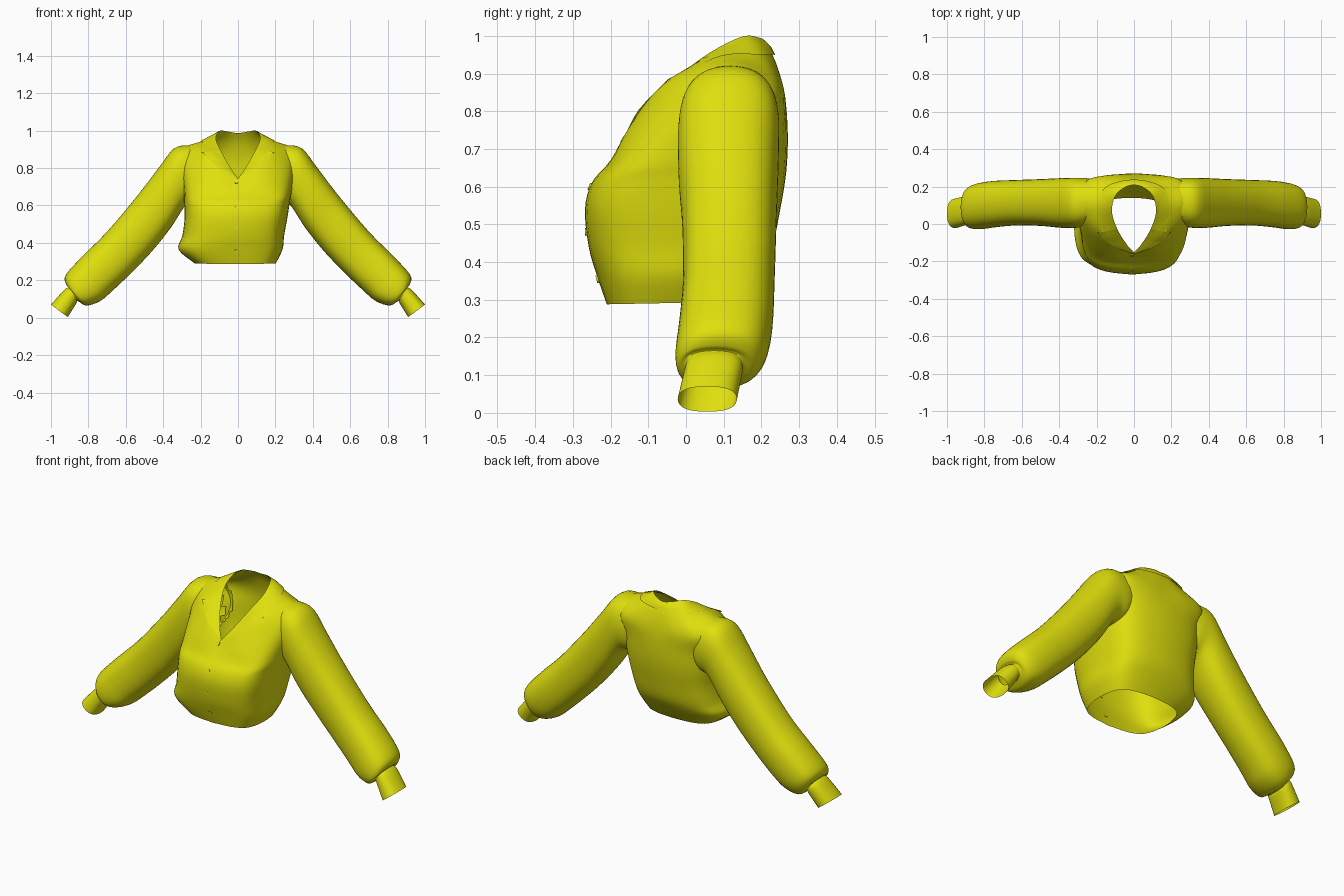
import bpy, bmesh, math
from mathutils import Vector as V
from mathutils.bvhtree import BVHTree

if "Cube" in bpy.data.objects:
    bpy.data.objects.remove(bpy.data.objects["Cube"])

yellow = bpy.data.materials.new("yellow_fabric")
yellow.diffuse_color = (0.74, 0.74, 0.004, 1)
yellow.use_nodes = True
yellow.node_tree.nodes["Principled BSDF"].inputs["Base Color"].default_value = yellow.diffuse_color


def spline(pts, n, closed=False):
    """Smooth curve through the given points, n steps per span."""
    k, out = len(pts), []
    for i in range(k if closed else k - 1):
        if closed:
            a, b, c, d = (pts[(i + j) % k] for j in (-1, 0, 1, 2))
        else:
            a, b, c, d = (pts[min(max(i + j, 0), k - 1)] for j in (-1, 0, 1, 2))
        for s in range(n):
            t = s / n
            out.append(0.5 * (2 * b + (c - a) * t + (2 * a - 5 * b + 4 * c - d) * t * t
                              + (3 * b - a - 3 * c + d) * t ** 3))
    return out if closed else out + [pts[-1].copy()]


def loft(name, rows, closed, across=4, along=4):
    """Skin a smooth open surface through rows of control points."""
    rows = [spline(r, across, closed) for r in rows]
    cols = [spline(list(c), along) for c in zip(*rows)]
    bm = bmesh.new()
    grid = [[bm.verts.new(p) for p in c] for c in cols]
    k = len(grid)
    for i in range(k if closed else k - 1):
        a, b = grid[i], grid[(i + 1) % k]
        for j in range(len(a) - 1):
            bm.faces.new((a[j], b[j], b[j + 1], a[j + 1]))
    bmesh.ops.recalc_face_normals(bm, faces=bm.faces)
    return finish(name, bm)


def finish(name, bm):
    me = bpy.data.meshes.new(name)
    bm.to_mesh(me)
    bm.free()
    me.materials.append(yellow)
    ob = bpy.data.objects.new(name, me)
    bpy.context.collection.objects.link(ob)
    bpy.ops.object.select_all(action='DESELECT')
    ob.select_set(True)
    bpy.context.view_layer.objects.active = ob
    bpy.ops.object.shade_smooth_by_angle(angle=math.radians(50))
    return ob


def tree_of(ob):
    return BVHTree.FromPolygons([v.co for v in ob.data.vertices],
                                [p.vertices[:] for p in ob.data.polygons])


def trim(ob, trees, x_min, depth):
    """Remove faces buried inside another part."""
    bm = bmesh.new()
    bm.from_mesh(ob.data)
    doomed = []
    for f in bm.faces:
        if min(abs(v.co.x) for v in f.verts) < x_min:
            continue
        for tree in trees:
            def buried(p):
                co, n, _, _ = tree.find_nearest(p)
                return (p - co).dot(n) < -depth
            if all(buried(v.co) for v in f.verts):
                doomed.append(f)
                break
    bmesh.ops.delete(bm, geom=doomed, context='FACES')
    bm.to_mesh(ob.data)
    bm.free()


def power(v, p):
    return math.copysign(abs(v) ** p, v)


def mirror_row(half):
    """Complete a front-to-back half row into a closed ring."""
    return half + [V((-p.x, p.y, p.z)) for p in half[-2:0:-1]]


# Torso rings: centre x, half width, front y, back y, front z, back z
body = [(-0.015, .218, -.21, .14, .288, .295), (-.04, .278, -.235, .19, .36, .37),
        (-.025, .272, -.258, .228, .44, .44), (-.01, .275, -.268, .25, .54, .54),
        (-.005, .283, -.250, .266, .61, .64), (0, .29, -.212, .27, .655, .74)]
rows = []
for cx, hw, yf, yb, zf, zb in body:
    ring = []
    for i in range(12):
        a = math.pi * i / 6
        c = -power(math.cos(a), .68)
        ring.append(V((cx + hw * power(math.sin(a), .68),
                       (yf + yb) / 2 + c * (yb - yf) / 2,
                       (zf + zb) / 2 + c * (zb - zf) / 2)))
    rows.append(ring)

# Shoulder, yoke and neckline, front centre to back centre
shoulder = [V(p) for p in ((0, -.182, .695), (.15, -.155, .74), (.26, -.035, .82),
                           (.305, .11, .885), (.26, .228, .85), (.14, .26, .84), (0, .262, .84))]
yoke = [V(p) for p in ((0, -.16, .73), (.10, -.12, .805), (.18, -.04, .885),
                       (.21, .10, .938), (.17, .20, .93), (.08, .232, .93), (0, .238, .93))]
neck = [V(p) for p in ((0, -.15, .745), (.045, -.10, .81), (.09, -.025, .89),
                       (.118, .065, .955), (.10, .15, .997), (.05, .195, .993), (0, .208, .985))]
rows += [mirror_row(r) for r in (shoulder, yoke, neck)]
torso = loft("torso", rows, True)

# Sleeves with gathered cuffs: top x, top z, bottom x, bottom z, front y, back y
sleeve = [(.17, .915, .16, .68, .04, .225), (.26, .922, .22, .63, -.005, .243),
          (.343, .904, .277, .605, -.02, .247), (.425, .80, .36, .48, -.02, .245),
          (.54, .65, .46, .355, -.01, .24),
          (.70, .46, .57, .24, -.008, .235), (.83, .33, .67, .145, -.018, .23),
          (.92, .23, .735, .09, -.028, .215), (.92, .18, .81, .065, -.022, .185),
          (.905, .165, .855, .088, -.002, .152), (.93, .148, .865, .075, -.004, .15),
          (1.0, .07, .91, .003, -.022, .135)]
sleeves = []
for side, s in (("left", 1), ("right", -1)):
    rings = []
    for tx, tz, bx, bz, y0, y1 in sleeve:
        ring = []
        for i in range(12):
            a = math.tau * i / 12
            c, d = power(math.cos(a), .85), power(math.sin(a), .85)
            ring.append(V((s * ((tx + bx) / 2 + c * (tx - bx) / 2),
                           (y0 + y1) / 2 + d * (y1 - y0) / 2,
                           (tz + bz) / 2 + c * (tz - bz) / 2)))
        rings.append(ring)
    sleeves.append(loft(side + "_sleeve", rings, True))

# Open the armholes so the sleeves and torso share one skin
torso_tree, sleeve_trees = tree_of(torso), [tree_of(o) for o in sleeves]
trim(torso, sleeve_trees, .23, .004)
for o in sleeves:
    trim(o, [torso_tree], 0, .004)


# Collar and lapels lie just above the yoke, turned out from the neckline
def lifted(i, f, h):
    p = neck[i].lerp(yoke[i], f)
    return p + (p - V((0, .09, .84))).normalized() * h


def strip(ids, reach):
    return [[lifted(i, 0, .002) for i in ids],
            [lifted(i, f * .5, .009) for i, f in zip(ids, reach)],
            [lifted(i, f, .008) for i, f in zip(ids, reach)]]


collar = strip([2, 3, 4, 5, 6], [.85, .75, .75, .75, .75])
loft("collar", [r + [V((-p.x, p.y, p.z)) for p in r[-2::-1]] for r in collar], False)
for side, s in (("left", 1), ("right", -1)):
    lapel = strip([0, 1, 2], [.3, .9, 1.12])
    loft(side + "_lapel", [[V((s * p.x, p.y, p.z)) for p in r] for r in lapel], False)

# Button placket down the front
front = [(b[2], b[4]) for b in body] + [(-.182, .695), (-.16, .73)]
loft("placket", [[V((x, y - .002, z)) for x in (-.03, -.01, .01)] for y, z in front], False)

# Buttons
for n, (y, z, tilt) in enumerate(((-.164, .725, -.55), (-.252, .60, -.4),
                                 (-.262, .48, .05), (-.232, .355, .25))):
    bm = bmesh.new()
    bmesh.ops.create_cone(bm, cap_ends=True, segments=12, radius1=.010, radius2=.010, depth=.008)
    ob = finish("button_%d" % (n + 1), bm)
    ob.location = (-.01, y - .002, z)
    ob.rotation_euler = (math.pi / 2 + tilt, 0, 0)
